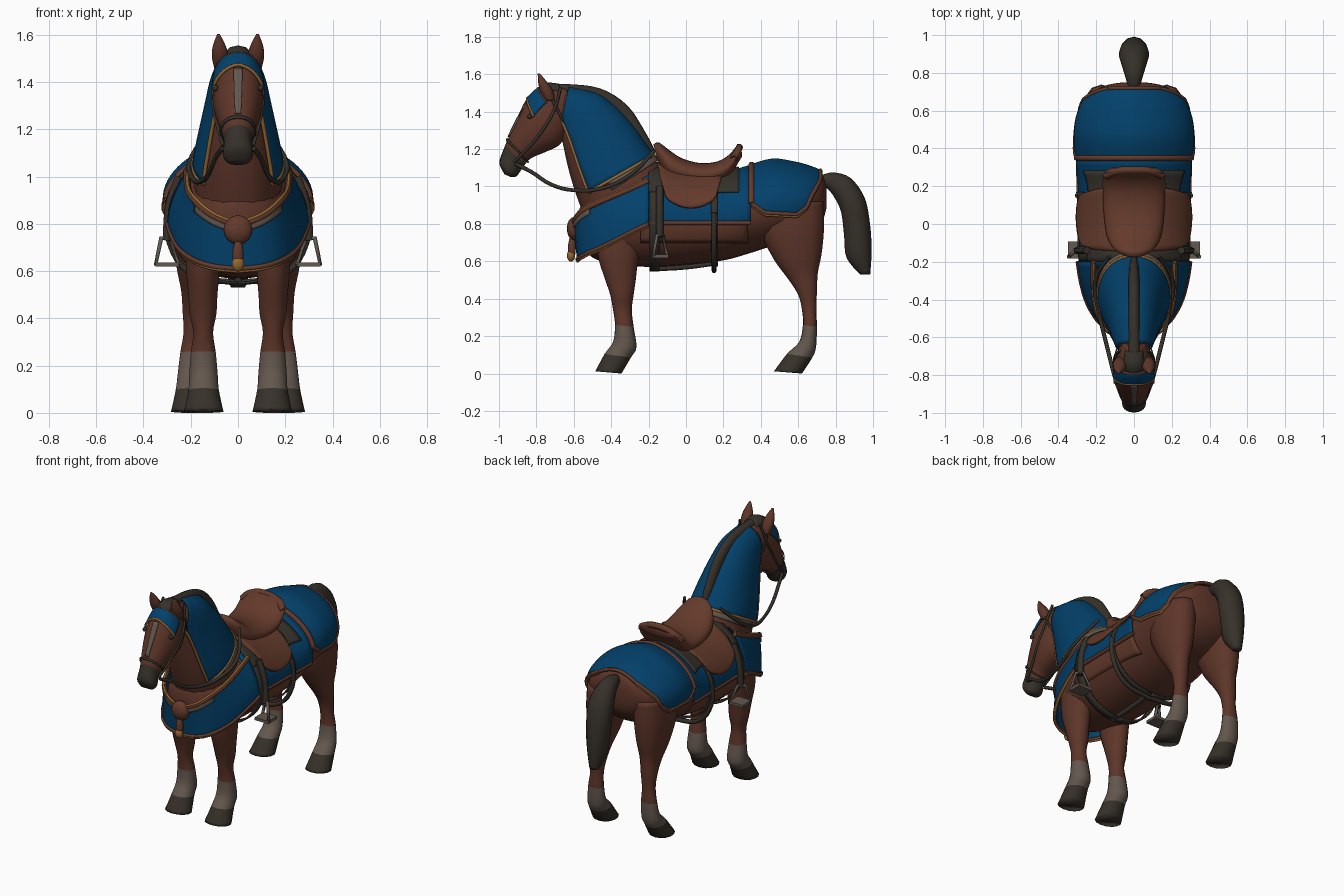
import bpy, bmesh, math
from mathutils import Vector

if "Cube" in bpy.data.objects:
    bpy.data.objects.remove(bpy.data.objects["Cube"])

def mat(name, r, g, b):
    m = bpy.data.materials.new(name)
    m.diffuse_color = (r, g, b, 1)
    m.use_nodes = True
    m.node_tree.nodes["Principled BSDF"].inputs["Base Color"].default_value = m.diffuse_color
    return m

COAT = mat("chestnut_coat", .11, .036, .022)
BLUE = mat("blue_cloth", .0008, .052, .145)
HAIR = mat("dark_hair", .037, .03, .022)
SOCK = mat("grey_sock", .125, .095, .075)
LEATHER = mat("saddle_leather", .125, .042, .024)
STRAP = mat("dark_strap", .036, .031, .024)
GOLD = mat("gold_trim", .3, .135, .03)
METAL = mat("stirrup_metal", .12, .1, .08)

# Rings are (ay, az, by, bz, half_width): two opposite points in the side plane
def sample(rings, t):
    i = min(max(int(t), 0), len(rings) - 2)
    f = t - i
    q = [rings[min(max(i + k, 0), len(rings) - 1)] for k in (-1, 0, 1, 2)]
    return [.5 * (2*b + (c-a)*f + (2*a-5*b+4*c-d)*f*f + (3*b-a-3*c+d)*f**3)
            for a, b, c, d in zip(*q)]

def at(rings, t, th, off=0):
    ay, az, by, bz, w = sample(rings, t)
    c, h = Vector(((ay+by)/2, (az+bz)/2)), Vector(((ay-by)/2, (az-bz)/2))
    h *= 1 + off / max(h.length, .01)
    s = math.sin(th)
    sloped = rings is body and math.cos(th) > 0     # the back slopes more than the belly
    x = (w + off) * math.copysign(abs(s) ** (1.2 if sloped else .92), s)
    return Vector((x, c.x + h.x*math.cos(th), c.y + h.y*math.cos(th)))

def finish(name, bm, mats, smooth=True):
    bmesh.ops.recalc_face_normals(bm, faces=bm.faces)
    me = bpy.data.meshes.new(name)
    bm.to_mesh(me)
    bm.free()
    for m in mats:
        me.materials.append(m)
    for p in me.polygons:
        p.use_smooth = smooth
    ob = bpy.data.objects.new(name, me)
    bpy.context.collection.objects.link(ob)
    return ob

# Closed loft; bands = [(t_limit, material), ...] colours the rows
def loft(name, rings, bands, n=20, sub=4, x0=0, x1=0):
    bm = bmesh.new()
    rows, last = [], (len(rings) - 1) * sub
    for i in range(last + 1):
        dx = Vector((x0 + (x1 - x0) * i / last, 0, 0))
        rows.append([bm.verts.new(at(rings, i/sub, 2*math.pi*j/n) + dx) for j in range(n)])
    for i in range(last):
        k = next((k for k, b in enumerate(bands) if (i + .5)/sub < b[0]), len(bands) - 1)
        for j in range(n):
            f = bm.faces.new((rows[i][j], rows[i][(j+1) % n], rows[i+1][(j+1) % n], rows[i+1][j]))
            f.material_index = k
    bm.faces.new(rows[0])
    bm.faces.new(rows[-1]).material_index = len(bands) - 1
    return finish(name, bm, [b[1] for b in bands])

# Open sheet from a function of u and v, both 0..1
def sheet(name, fn, m, nu=16, nv=24, thick=.006):
    bm = bmesh.new()
    g = [[bm.verts.new(fn(i/nu, j/nv)) for j in range(nv+1)] for i in range(nu+1)]
    for i in range(nu):
        for j in range(nv):
            bm.faces.new((g[i][j], g[i+1][j], g[i+1][j+1], g[i][j+1]))
    ob = finish(name, bm, [m])
    mod = ob.modifiers.new("thickness", 'SOLIDIFY')
    mod.thickness, mod.offset = thick, 0

def tube(name, pts, r, m, cyclic=False, smooth=True):
    cu = bpy.data.curves.new(name, 'CURVE')
    cu.dimensions, cu.bevel_depth, cu.bevel_resolution = '3D', r, 1
    cu.use_fill_caps, cu.resolution_u = True, 4
    sp = cu.splines.new('BEZIER' if smooth else 'POLY')
    arr = sp.bezier_points if smooth else sp.points
    arr.add(len(pts) - 1)
    for p, co in zip(arr, pts):
        if smooth:
            p.co, p.handle_left_type, p.handle_right_type = co, 'AUTO', 'AUTO'
        else:
            p.co = (*co, 1)
    sp.use_cyclic_u = cyclic
    cu.materials.append(m)
    bpy.context.collection.objects.link(bpy.data.objects.new(name, cu))

def edge(name, fn, axis, k, r, m, n=24):
    tube(name, [fn(k, j/n) if axis == 'v' else fn(j/n, k) for j in range(n+1)], r, m)

def ball(name, r, scale, pos, m):
    bm = bmesh.new()
    bmesh.ops.create_uvsphere(bm, u_segments=14, v_segments=8, radius=r)
    for v in bm.verts:
        v.co = Vector([a*b + c for a, b, c in zip(v.co, scale, pos)])
    finish(name, bm, [m])

def ramp(pairs, y):
    for (a, p), (b, q) in zip(pairs, pairs[1:]):
        if y <= b:
            return p + (q - p) * max(0, (y - a) / (b - a))
    return pairs[-1][1]

# Torso
body = [(y, t, y, b, w) for y, b, t, w in (
    (-.57, .72, .88, .05), (-.54, .66, .94, .12), (-.48, .61, .99, .18), (-.36, .585, 1.04, .235),
    (-.2, .57, 1.09, .268), (0, .58, 1.06, .275), (.2, .605, 1.06, .28), (.33, .64, 1.095, .29),
    (.46, .68, 1.13, .3), (.58, .70, 1.115, .285), (.67, .75, 1.09, .24), (.73, .82, 1.06, .16),
    (.75, .88, 1.0, .06))]
loft("torso", body, [(99, COAT)], 28)

# Sheet lying on the torso between y0 and y1, hanging to a hem height
def drape(y0, y1, hem, off):
    idx = [(r[0], i) for i, r in enumerate(body)]
    def fn(u, v):
        y = y0 + (y1 - y0) * u
        t = ramp(idx, y)
        _, zt, _, zb, _ = sample(body, t)
        c = ((hem(y) - (zt+zb)/2) / ((zt-zb)/2 + off))
        return at(body, t, math.acos(max(-1, min(1, c))) * (2*v - 1), off)
    return fn

# Neck, head, mane, tail
neck = [(-.10, 1.07, -.50, .72, .19), (-.19, 1.17, -.585, .95, .175), (-.275, 1.29, -.625, 1.08, .15),
        (-.37, 1.4, -.65, 1.19, .125), (-.48, 1.485, -.665, 1.27, .105), (-.64, 1.52, -.67, 1.34, .08)]
loft("neck", neck, [(99, COAT)])
head = [(-.64, 1.53, -.60, 1.36, .07), (-.76, 1.53, -.63, 1.29, .092), (-.84, 1.47, -.68, 1.22, .107),
        (-.89, 1.38, -.75, 1.185, .1), (-.94, 1.28, -.83, 1.15, .076), (-.975, 1.2, -.87, 1.105, .06),
        (-.998, 1.125, -.905, 1.055, .063), (-.97, 1.065, -.935, 1.05, .04)]
loft("head", head, [(4.75, COAT), (99, HAIR)])
loft("mane", [(-.74, 1.545, -.7, 1.5, .03), (-.64, 1.548, -.62, 1.48, .032), (-.46, 1.525, -.49, 1.44, .03),
              (-.315, 1.435, -.385, 1.36, .03), (-.22, 1.295, -.3, 1.25, .028), (-.165, 1.19, -.24, 1.15, .02)],
     [(99, HAIR)], 10)
loft("forelock", [(-.68, 1.55, -.66, 1.48, .05), (-.74, 1.555, -.72, 1.47, .058), (-.785, 1.535, -.76, 1.46, .05),
                  (-.815, 1.505, -.79, 1.45, .03)], [(99, HAIR)], 10)
loft("tail", [(.72, 1.06, .72, 1.0, .03), (.79, 1.075, .76, .985, .045), (.88, 1.045, .8, .93, .065),
              (.955, .94, .83, .86, .08), (.985, .79, .845, .74, .075), (.992, .65, .858, .62, .06),
              (.985, .53, .93, .53, .03)], [(99, HAIR)], 12)

# Legs with socks and hooves
front_leg = [(-.48, .82, -.22, .82, .07), (-.47, .63, -.255, .61, .072), (-.435, .51, -.27, .49, .063),
             (-.405, .42, -.28, .42, .058), (-.39, .34, -.29, .34, .043), (-.38, .26, -.28, .25, .054),
             (-.39, .17, -.265, .14, .062), (-.435, .105, -.295, .085, .066), (-.485, .012, -.345, 0, .085)]
rear_leg = [(.4, .92, .735, .92, .10), (.4, .76, .738, .78, .105), (.47, .61, .725, .64, .085),
            (.55, .5, .705, .54, .06), (.6, .42, .70, .44, .05), (.62, .34, .697, .34, .042),
            (.625, .26, .70, .25, .052), (.605, .17, .695, .14, .06), (.54, .105, .675, .085, .064),
            (.47, .012, .62, 0, .08)]
ear = [(-.755, 1.46, -.70, 1.46, .03), (-.78, 1.51, -.71, 1.51, .037), (-.79, 1.555, -.74, 1.555, .028),
       (-.793, 1.603, -.78, 1.603, .006)]
for side, s in (("left", 1), ("right", -1)):
    loft("front_leg_" + side, front_leg, [(5, COAT), (7, SOCK), (99, HAIR)], 14, 4, s*.15, s*.145)
    loft("rear_leg_" + side, rear_leg, [(6, COAT), (8, SOCK), (99, HAIR)], 14, 4, s*.17, s*.205)
    loft("ear_" + side, ear, [(99, COAT)], 10, 3, s*.072, s*.083)
    ball("eye_" + side, .014, (1, 1, 1), (s*.096, -.835, 1.375), STRAP)
    # Bridle, reins, stirrups
    tube("cheek_strap_" + side, [(s*.075, -.67, 1.53), (s*.1, -.7, 1.42), (s*.105, -.76, 1.31),
                                 (s*.086, -.84, 1.21), (s*.064, -.92, 1.13)], .008, STRAP)
    tube("rein_" + side, [(s*.066, -.91, 1.12), (s*.095, -.83, 1.08), (s*.125, -.72, 1.01), (s*.155, -.6, .98),
                          (s*.19, -.45, .99), (s*.205, -.3, 1.06), (s*.13, -.17, 1.19)], .011, STRAP)
    tube("stirrup_" + side, [(s*.29, -.125, .74), (s*.325, -.155, .74), (s*.348, -.175, .63), (s*.25, -.1, .63)],
         .01, METAL, True, False)
    bm = bmesh.new()
    bmesh.ops.create_cube(bm, size=1)
    for v in bm.verts:
        v.co = Vector((v.co.x*.1 + s*.3, v.co.y*.09 - .138, v.co.z*.018 + .628))
    finish("stirrup_tread_" + side, bm, [METAL], False)
    tube("stirrup_leather_" + side, [(s*.25, -.14, 1.0), (s*.29, -.14, .88), (s*.302, -.14, .73)], .02, STRAP)
    tube("hanging_girth_" + side, [(s*.3, .15, .86), (s*.29, .15, .72), (s*.2, .15, .59), (0, .15, .55)], .014, STRAP)

# Head cloth, face stripe, bands
on = lambda rings, t0, t1, a, off: lambda u, v: at(rings, t0 + (t1-t0)*u, a*(2*v - 1), off)
brow = lambda u, v: at(head, 1.3 + (.75 + .3*abs(2*v-1))*u, 1.15*(2*v - 1), .009)
sheet("brow_cloth", brow, BLUE)
edge("brow_trim", brow, 'v', 1, .007, GOLD)
edge("brow_top_trim", brow, 'v', 0, .006, LEATHER)
sheet("face_stripe", on(head, 2.2, 4.2, .14, .005), SOCK, 12, 6)
sheet("nose_band", on(head, 4.3, 4.45, math.pi, .006), STRAP, 2, 24)
sheet("poll_band", on(head, .85, 1.0, 2.2, .008), STRAP, 2, 24)

# Neck cloth and the strap round its base
nape = on(neck, .92, 4.9, 2.3, .014)
sheet("neck_cloth", nape, BLUE, 24, 28)
for k in (0, 1):
    edge("neck_front_trim", nape, 'u', k, .009, GOLD)
edge("neck_lower_trim", nape, 'v', 0, .009, GOLD)
sheet("neck_strap", on(neck, .68, .9, 1.75, .016), SOCK, 3, 28)

# Chest cloth: plan (x, y, hem, top, x at top)
chest = [(0, -.60, .61, .79, 0), (.10, -.585, .62, .83, .10), (.18, -.535, .645, .88, .165),
         (.245, -.43, .69, .93, .205), (.28, -.31, .75, .98, .215), (.297, -.2, .8, 1.03, .215)]
def chest_fn(u, v):
    s = 2*v - 1
    x, y, zb, zt, tx = sample(chest, abs(s) * 5)
    x = tx + (x - tx) * math.sin(u * math.pi / 2)
    return Vector((math.copysign(x, s), y + .02*u*(1 - abs(s)), zt + (zb - zt)*u))
sheet("chest_cloth", chest_fn, BLUE, 12, 32)
edge("chest_hem", chest_fn, 'v', 1, .012, LEATHER)
edge("chest_hem_gold", lambda u, v: chest_fn(u, v) - Vector((0, 0, .011)), 'v', 1, .007, GOLD)
edge("chest_collar", chest_fn, 'v', 0, .015, LEATHER)
edge("chest_collar_gold", lambda u, v: chest_fn(u, v) + Vector((0, -.006, .012)), 'v', 0, .007, GOLD)
sheet("collar_plate", lambda u, v: chest_fn(.02 + u*.16, .27 + v*.46) + Vector((0, -.008, 0)), SOCK, 3, 20)
ball("chest_boss", .062, (1, .6, 1), (0, -.6, .775), LEATHER)
ball("chest_tassel", .03, (.8, .7, 2.2), (0, -.61, .67), LEATHER)
ball("tassel_bead", .027, (1, .8, 1.2), (0, -.615, .63), GOLD)

# Blankets
sheet("leather_underlay", drape(-.24, .33, lambda y: .70, .007), LEATHER, 16, 40)
mid = drape(-.23, .345, lambda y: .805, .014)
sheet("saddle_blanket", mid, BLUE, 16, 40)
rump = drape(.35, .715, lambda y: ramp([(.35, .91), (.42, .86), (.59, .85), (.64, .89), (.68, .97), (.715, 1.04)], y), .016)
sheet("rump_cloth", rump, BLUE, 20, 40)
edge("rump_front_trim", rump, 'v', 0, .017, LEATHER, 32)
edge("rump_back_trim", rump, 'v', 1, .011, LEATHER)
for k in (0, 1):
    edge("blanket_hem", mid, 'u', k, .012, LEATHER)
    edge("rump_hem", rump, 'u', k, .012, LEATHER)
    edge("rump_hem_gold", lambda u, v: rump(u, v) - Vector((0, 0, .012)), 'u', k, .007, GOLD)

# Girths and pad
sheet("saddle_pad", drape(-.2, .28, lambda y: .97, .022), STRAP, 16, 32, .012)
sheet("front_girth", drape(-.195, -.14, lambda y: .5, .02), STRAP, 2, 48, .01)
sheet("rear_girth", drape(.13, .165, lambda y: .5, .022), STRAP, 2, 48, .01)
tube("belly_strap", [(0, -.17, .56), (0, 0, .57), (0, .15, .59)], .016, STRAP)

# Saddle
flap = drape(-.165, .215, lambda y: .885 + 3.2*abs(y - .025)**2 + 60*max(0, abs(y - .025) - .12)**2, .036)
sheet("saddle_flaps", flap, LEATHER, 20, 40, .016)
loft("saddle_seat", [(-.175, 1.225, -.15, 1.13, .06), (-.145, 1.235, -.12, 1.07, .105), (-.09, 1.195, -.09, 1.03, .135),
                     (-.02, 1.15, -.02, 1.01, .152), (.08, 1.125, .08, 1.0, .162), (.17, 1.135, .17, 1.01, .165),
                     (.23, 1.17, .235, 1.05, .165), (.27, 1.215, .275, 1.12, .155), (.295, 1.22, .3, 1.16, .12)],
     [(99, LEATHER)], 24)
tube("cantle_roll", [(-.15, .255, 1.15), (-.09, .28, 1.195), (0, .285, 1.21), (.09, .28, 1.195), (.15, .255, 1.15)],
     .02, LEATHER)
